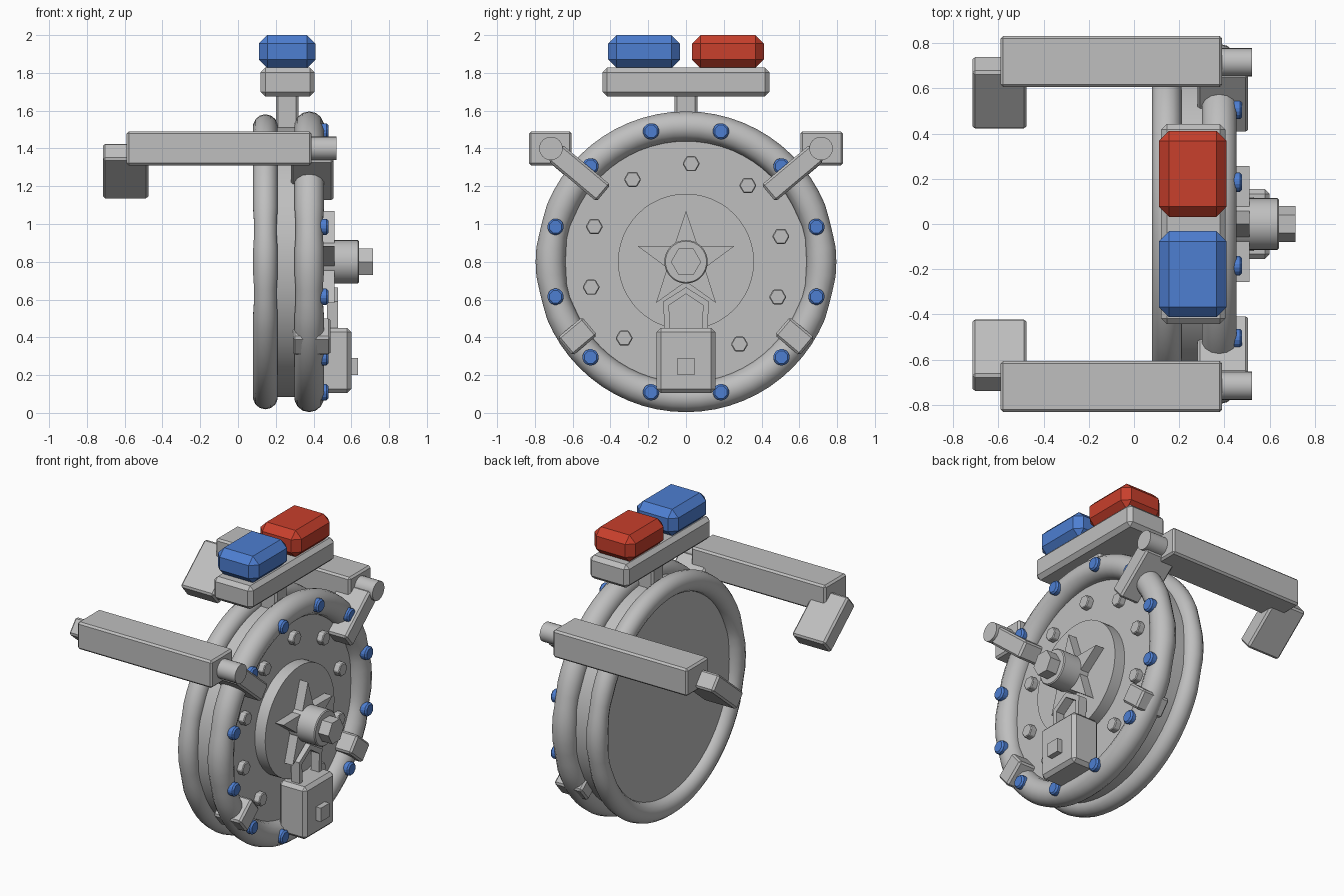
import bpy, bmesh
from math import sin, cos, pi, radians, exp
from mathutils import Matrix, Vector

cube = bpy.data.objects.get("Cube")
if cube:
    bpy.data.objects.remove(cube, do_unlink=True)


def material(name, rgb):
    m = bpy.data.materials.new(name)
    m.use_nodes = True
    m.diffuse_color = (*rgb, 1)
    m.node_tree.nodes["Principled BSDF"].inputs["Base Color"].default_value = (*rgb, 1)
    return m


GREY = material("steel grey", (0.52, 0.52, 0.52))
BLUE = material("signal blue", (0.075, 0.21, 0.64))
RED = material("signal red", (0.58, 0.05, 0.025))
MID = 0.8  # height of the wheel axis


def finish(name, bm, mat, bevel=0, segments=1, smooth=False):
    bmesh.ops.recalc_face_normals(bm, faces=bm.faces)
    mesh = bpy.data.meshes.new(name)
    bm.to_mesh(mesh)
    bm.free()
    mesh.materials.append(mat)
    obj = bpy.data.objects.new(name, mesh)
    bpy.context.collection.objects.link(obj)
    if bevel:
        b = obj.modifiers.new("Bevel", "BEVEL")
        b.width, b.segments = bevel, segments
    if smooth:
        bpy.ops.object.select_all(action="DESELECT")
        obj.select_set(True)
        bpy.context.view_layer.objects.active = obj
        bpy.ops.object.shade_smooth_by_angle(angle=radians(40))
    return obj


def box(name, x, y, z, mat=GREY, bevel=0.012, tilt=0):
    """Box from x, y, z ranges, turned about its own x axis by tilt degrees."""
    bm = bmesh.new()
    size = [r[1] - r[0] for r in (x, y, z)]
    centre = [(r[0] + r[1]) / 2 for r in (x, y, z)]
    turn = Matrix.Rotation(radians(tilt), 4, "X")
    bmesh.ops.create_cube(bm, size=1, matrix=Matrix.Translation(centre) @ turn @ Matrix.Diagonal((*size, 1)))
    return finish(name, bm, mat, bevel)


def tilted(name, x, y, z, length, width, tilt):
    return box(name, x, (y - length / 2, y + length / 2), (z - width / 2, z + width / 2), tilt=tilt)


def prism(name, x, points, mat=GREY, bevel=0, smooth=False):
    """Extrude a (y, z) outline along x."""
    bm = bmesh.new()
    face = bm.faces.new([bm.verts.new((x[0], *p)) for p in points])
    new = bmesh.ops.extrude_face_region(bm, geom=[face])["geom"]
    bmesh.ops.translate(bm, vec=(x[1] - x[0], 0, 0), verts=[v for v in new if isinstance(v, bmesh.types.BMVert)])
    return finish(name, bm, mat, bevel, smooth=smooth)


def circle(y, z, radius, sides, phase=0):
    return [(y + radius * cos(phase + 2 * pi * i / sides),
             z + radius * sin(phase + 2 * pi * i / sides)) for i in range(sides)]


def ring(name, x, major, minor, around=64, sides=14):
    """Tube rim, pinched slightly either side of its y extremes."""
    bm = bmesh.new()
    loops = []
    for i in range(around):
        a = 2 * pi * i / around
        off = abs(abs((a + pi / 2) % pi - pi / 2) - radians(14))
        r = minor * (1 - 0.13 * exp(-(off / 0.06) ** 2))
        loops.append([bm.verts.new((x + r * sin(t), (major + r * cos(t)) * cos(a),
                                    MID + (major + r * cos(t)) * sin(a)))
                      for t in (2 * pi * j / sides for j in range(sides))])
    for i in range(around):
        p, q = loops[i], loops[(i + 1) % around]
        for j in range(sides):
            k = (j + 1) % sides
            bm.faces.new((p[j], p[k], q[k], q[j]))
    return finish(name, bm, GREY, smooth=True)


# Wheel: two rims around a drum
ring("front_rim", 0.377, 0.717, 0.079)
ring("rear_rim", 0.145, 0.715, 0.066)
prism("drum", (0.14, 0.375), circle(0, MID, 0.715, 64), smooth=True)

# Centre disc, star and hub
prism("centre_disc", (0.36, 0.45), circle(0, MID, 0.36, 48), smooth=True)
star = []
for i in range(10):
    r, a = (0.105 if i % 2 else 0.27), pi / 2 + i * pi / 5
    star.append((r * cos(a), MID + r * sin(a)))
prism("star", (0.44, 0.51), star)
prism("hub", (0.44, 0.64), circle(0, MID, 0.115, 32), bevel=0.006, smooth=True)
prism("hub_nut", (0.63, 0.715), circle(0, MID, 0.08, 6))

# Bolts on the face and on the front rim
for i in range(10):
    a = radians(87 - 36 * i)
    prism("face_bolt", (0.36, 0.415), circle(0.52 * cos(a), MID + 0.52 * sin(a), 0.046, 6), bevel=0.005)
for i in range(12):
    a = radians(15 + 30 * i)
    prism("rim_bolt", (0.42, 0.478), circle(0.715 * cos(a), MID + 0.715 * sin(a), 0.046, 8, pi / 8), BLUE, 0.01)

# Padlock
box("lock_body", (0.40, 0.6), (-0.155, 0.155), (0.105, 0.45), bevel=0.022)
box("lock_plate", (0.59, 0.635), (-0.045, 0.045), (0.2, 0.29), bevel=0)
prism("lock_shackle", (0.47, 0.53), [(-0.115, 0.44), (-0.12, 0.59), (0, 0.665), (0.12, 0.59), (0.115, 0.44),
                                     (0.085, 0.44), (0.09, 0.57), (0, 0.63), (-0.09, 0.57), (-0.085, 0.44)])

# Clamps and swinging arms on both sides
for side, s in (("left", 1), ("right", -1)):
    tilted(side + "_clamp", (0.29, 0.49), s * 0.575, 0.405, 0.17, 0.125, -s * 40)
    tilted(side + "_link", (0.28, 0.505), s * 0.565, 1.27, 0.334, 0.115, s * 40)
    prism(side + "_pivot", (0.37, 0.522), circle(s * 0.715, 1.4, 0.062, 24), smooth=True)
    box(side + "_beam", (-0.59, 0.39), sorted((s * 0.605, s * 0.832)), (1.31, 1.49))
    tilted(side + "_beam_end", (-0.715, -0.475), s * 0.58, 1.28, 0.334, 0.115, s * 40)

# Light bar on its post
box("bar_post", (0.2, 0.32), (-0.06, 0.06), (1.48, 1.69))
box("light_bar", (0.12, 0.405), (-0.442, 0.442), (1.675, 1.828), bevel=0.025)
box("blue_light", (0.11, 0.41), (-0.412, -0.032), (1.825, 2.0), BLUE, 0.045)
box("red_light", (0.11, 0.41), (0.032, 0.412), (1.825, 2.0), RED, 0.045)
